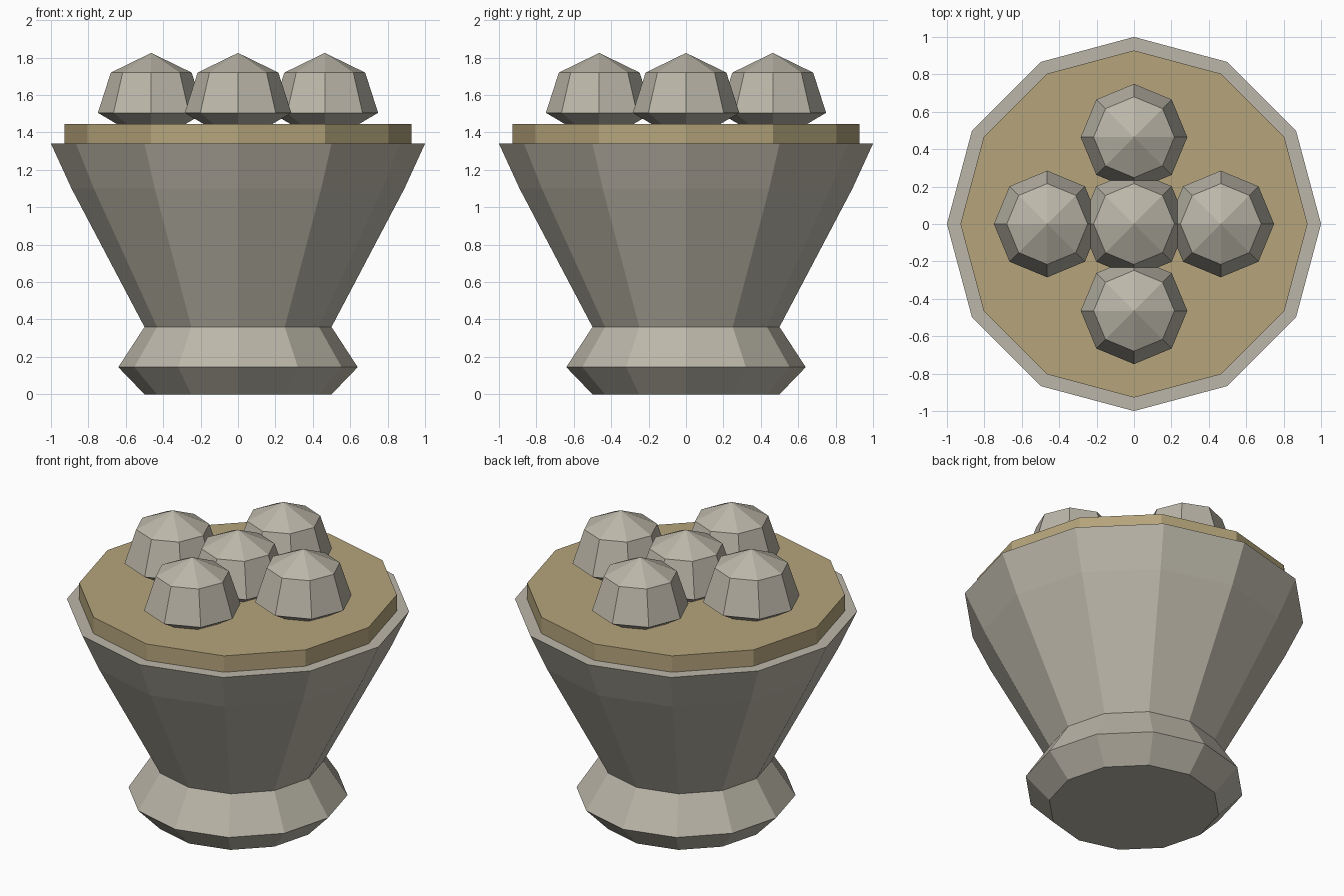
import bpy, bmesh, math

if "Cube" in bpy.data.objects:
    bpy.data.objects.remove(bpy.data.objects["Cube"])


def material(name, rgb):
    m = bpy.data.materials.new(name)
    m.diffuse_color = (*rgb, 1.0)
    m.use_nodes = True
    m.node_tree.nodes["Principled BSDF"].inputs["Base Color"].default_value = m.diffuse_color
    return m


stone = material("warm grey stone", (0.50, 0.47, 0.395))
sand = material("sandy tan", (0.465, 0.375, 0.20))


def lathe(name, profile, sides, mat, loc=(0, 0, 0)):
    """Closed flat-faced solid from (radius, z) points, bottom to top."""
    bm = bmesh.new()
    rings = []
    for r, z in profile:
        n = 1 if r == 0 else sides
        rings.append([bm.verts.new((r * math.cos(2 * math.pi * i / sides),
                                    r * math.sin(2 * math.pi * i / sides), z))
                      for i in range(n)])
    for a, b in zip(rings, rings[1:]):
        for i in range(sides):
            j = (i + 1) % sides
            if len(b) == 1:
                bm.faces.new((a[i], a[j], b[0]))
            else:
                bm.faces.new((a[i], a[j], b[j], b[i]))
    bm.faces.new(rings[0][::-1])
    if len(rings[-1]) > 1:
        bm.faces.new(rings[-1])
    bmesh.ops.recalc_face_normals(bm, faces=bm.faces)
    me = bpy.data.meshes.new(name)
    bm.to_mesh(me)
    bm.free()
    me.materials.append(mat)
    ob = bpy.data.objects.new(name, me)
    ob.location = loc
    bpy.context.collection.objects.link(ob)
    return ob


# Flared pot with a bulging foot
lathe("pot", [(0.5, 0), (0.64, 0.145), (0.5, 0.36), (0.89, 1.1), (1.0, 1.34)], 12, stone)

# Slab filling the pot
lathe("filling", [(0.928, 1.33), (0.928, 1.445)], 12, sand)

# Five faceted domes in a cross
dome = [(0.15, 1.425), (0.285, 1.505), (0.216, 1.72), (0, 1.825)]
d = 0.464
for k, (x, y) in enumerate([(0, 0), (d, 0), (-d, 0), (0, d), (0, -d)]):
    lathe(f"dome_{k + 1}", dome, 8, stone, (x, y, 0))
